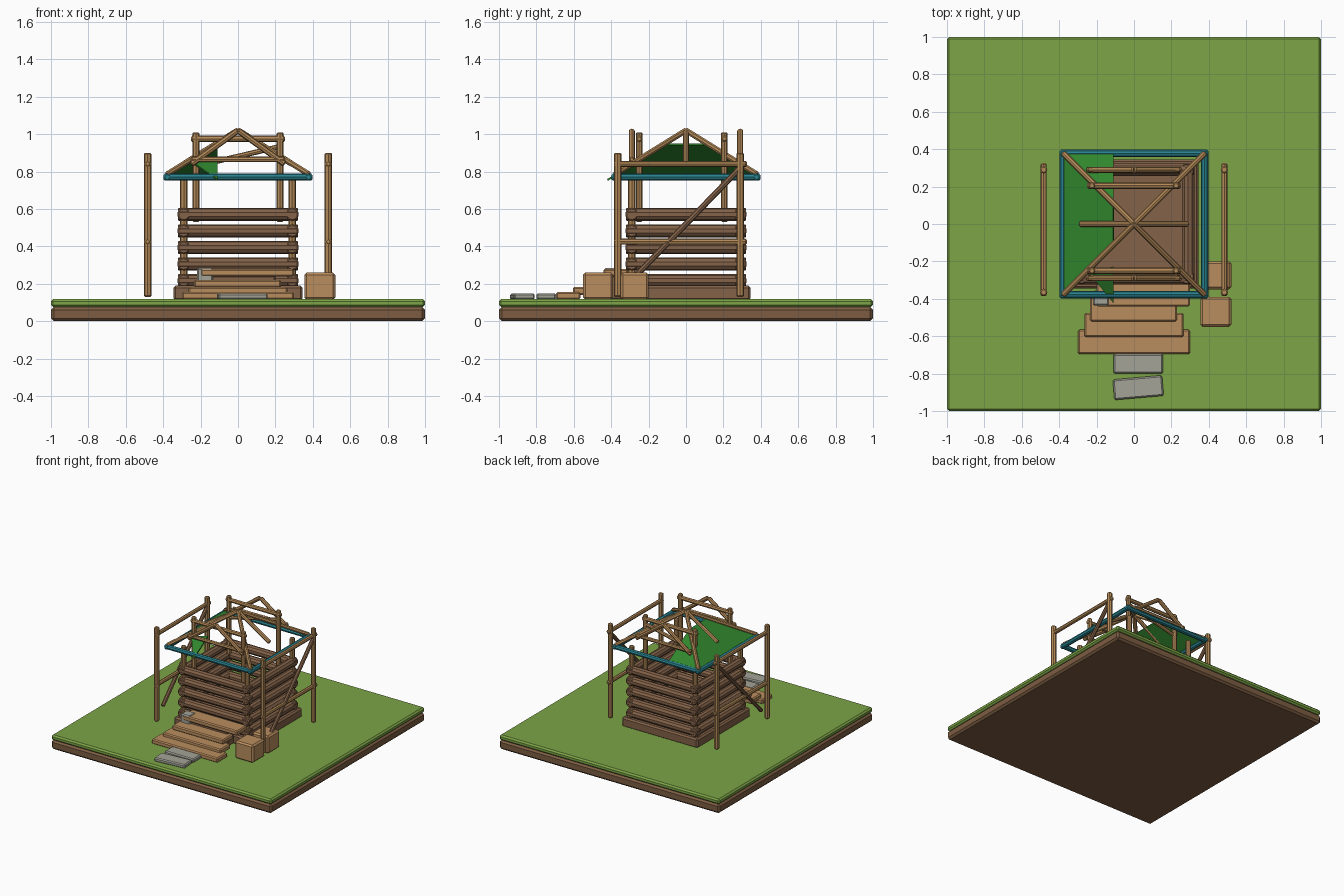
import bpy, bmesh, math
from mathutils import Vector

if "Cube" in bpy.data.objects:
    bpy.data.objects.remove(bpy.data.objects["Cube"])


def material(name, r, g, b):
    lin = [((c / 255 + 0.055) / 1.055) ** 2.4 for c in (r, g, b)]
    m = bpy.data.materials.new(name)
    m.diffuse_color = (*lin, 1)
    m.use_nodes = True
    m.node_tree.nodes["Principled BSDF"].inputs["Base Color"].default_value = m.diffuse_color
    return m


GRASS = material("grass green", 125, 165, 70)
SOIL = material("soil brown", 125, 93, 66)
LOG = material("log brown", 131, 98, 72)
POLE = material("pole tan", 180, 138, 88)
PLANK = material("plank tan", 186, 141, 94)
TEAL = material("eave teal", 40, 130, 142)
ROOF = material("roof green", 48, 135, 46)
STONE = material("stone grey", 163, 164, 152)


def finish(name, bm, mat, bevel=0.0):
    me = bpy.data.meshes.new(name)
    bmesh.ops.recalc_face_normals(bm, faces=bm.faces)
    bm.to_mesh(me)
    bm.free()
    me.materials.append(mat)
    ob = bpy.data.objects.new(name, me)
    bpy.context.collection.objects.link(ob)
    if bevel:
        mod = ob.modifiers.new("bevel", 'BEVEL')
        mod.width = bevel
        mod.segments = 1
        mod.limit_method = 'ANGLE'
        mod.angle_limit = math.radians(60)
    return ob


def box(name, x0, x1, y0, y1, z0, z1, mat, bevel=0.008, turn=0):
    bm = bmesh.new()
    bmesh.ops.create_cube(bm, size=1)
    for v in bm.verts:
        v.co = Vector((v.co.x * (x1 - x0), v.co.y * (y1 - y0), v.co.z * (z1 - z0)))
    ob = finish(name, bm, mat, bevel)
    ob.location = ((x0 + x1) / 2, (y0 + y1) / 2, (z0 + z1) / 2)
    ob.rotation_euler.z = math.radians(turn)
    return ob


def pole(name, a, b, r, mat, sides=8, bevel=0.006):
    a, b = Vector(a), Vector(b)
    bm = bmesh.new()
    bmesh.ops.create_cone(bm, cap_ends=True, segments=sides, radius1=r,
                          radius2=r, depth=(b - a).length)
    ob = finish(name, bm, mat, bevel)
    ob.location = (a + b) / 2
    ob.rotation_mode = 'QUATERNION'
    ob.rotation_quaternion = (b - a).to_track_quat('Z', 'Y')
    return ob


def sheet(name, pts, mat, thick=0.01):
    bm = bmesh.new()
    bm.faces.new([bm.verts.new(p) for p in pts])
    ob = finish(name, bm, mat)
    mod = ob.modifiers.new("thickness", 'SOLIDIFY')
    mod.thickness = thick
    mod.offset = 0
    return ob


# Ground slab
box("soil", -1, 1, -1, 1, 0, 0.075, SOIL, 0.015)
box("grass", -1, 1, -1, 1, 0.075, 0.118, GRASS, 0.012)

# Foundation and floor
box("foundation", -0.345, 0.345, -0.345, 0.345, 0.11, 0.19, LOG, 0.012)
box("floor", -0.3, 0.3, -0.3, 0.3, 0.18, 0.235, LOG)

# Stacked log walls
for i in range(5):
    z = 0.217 + i * 0.0885
    for s in (-1, 1):
        pole("cross_log", (-0.322, s * 0.29, z), (0.322, s * 0.29, z), 0.035, LOG, 10)
        pole("side_log", (s * 0.29, -0.322, z), (s * 0.29, 0.322, z), 0.035, LOG, 10)

# Corner posts carrying the eave
for sx in (-1, 1):
    for sy in (-1, 1):
        pole("corner_post", (sx * 0.29, sy * 0.29, 0.2), (sx * 0.29, sy * 0.29, 0.77),
             0.019, POLE)

# Inner posts with crossbeams
for y in (-0.25, 0.205):
    for s in (-1, 1):
        pole("inner_post", (s * 0.225, y, 0.53), (s * 0.225, y, 1.01), 0.018, POLE)
    pole("crossbeam", (-0.25, y, 0.975), (0.25, y, 0.975), 0.017, POLE)
pole("loose_brace", (-0.22, 0.205, 0.83), (0.23, 0.205, 0.935), 0.014, POLE)

# Gable trusses at the front and back
for y in (-0.29, 0.29):
    pole("truss_tie", (-0.25, y, 0.865), (0.25, y, 0.865), 0.015, POLE)
    for s in (-1, 1):
        pole("truss_rafter", (s * 0.25, y, 0.84), (0, y, 1.02), 0.016, POLE)

# Hip rafters, common rafters and eave frame
for sx in (-1, 1):
    pole("common_rafter", (sx * 0.29, 0, 0.84), (0, 0, 1.02), 0.016, POLE)
    for sy in (-1, 1):
        pole("hip_rafter", (sx * 0.38, sy * 0.38, 0.785), (0, 0, 1.02), 0.016, POLE)
    pole("eave_side", (sx * 0.378, -0.397, 0.77), (sx * 0.378, 0.397, 0.77), 0.019, TEAL)
    pole("eave_cross", (-0.397, sx * 0.378, 0.77), (0.397, sx * 0.378, 0.77), 0.019, TEAL)

# Remaining roof covering on the left half
sheet("roof_panel_left", [(-0.375, -0.375, 0.78), (-0.375, 0.375, 0.78),
                          (-0.11, 0.11, 0.945), (-0.11, -0.11, 0.945)], ROOF)
sheet("roof_panel_back", [(-0.375, 0.375, 0.78), (-0.11, 0.375, 0.78),
                          (-0.11, 0.11, 0.945)], ROOF)
sheet("roof_scrap_front", [(-0.24, -0.26, 0.845), (-0.11, -0.23, 0.87),
                           (-0.11, -0.42, 0.755)], ROOF)

# Side frames
for s in (-1, 1):
    x = s * 0.483
    pole("frame_post_front", (x, -0.365, 0.13), (x, -0.365, 0.9), 0.02, POLE)
    pole("frame_post_back", (x, 0.29, 0.13), (x, 0.29, 0.9), 0.02, POLE)
    for z in (0.425, 0.84):
        pole("frame_rail", (x, -0.385, z), (x, 0.325, z), 0.016, POLE)
    pole("frame_brace", (x, -0.29, 0.22), (x, 0.3, 0.83), 0.016, LOG)

# Front steps, from lowest to highest
for x0, x1, y0, y1, z0, z1 in ((-0.3, 0.3, -0.695, -0.565, 0.115, 0.155),
                               (-0.265, 0.265, -0.605, -0.475, 0.14, 0.182),
                               (-0.235, 0.23, -0.52, -0.39, 0.18, 0.22),
                               (-0.2, 0.3, -0.44, -0.31, 0.24, 0.28)):
    box("step", x0, x1, y0, y1, z0, z1, PLANK)
box("step_support", -0.19, 0.2, -0.42, -0.31, 0.115, 0.245, LOG)

# Paving slabs and stone block
box("paving_near", -0.11, 0.155, -0.8, -0.695, 0.115, 0.148, STONE)
box("paving_far", -0.11, 0.155, -0.93, -0.82, 0.115, 0.148, STONE, 0.008, 5)
box("stone_block", -0.218, -0.133, -0.437, -0.355, 0.21, 0.285, STONE)

# Crates
box("crate_front", 0.355, 0.52, -0.55, -0.39, 0.115, 0.26, PLANK, 0.012)
box("crate_back", 0.37, 0.52, -0.35, -0.2, 0.115, 0.26, PLANK, 0.012)
